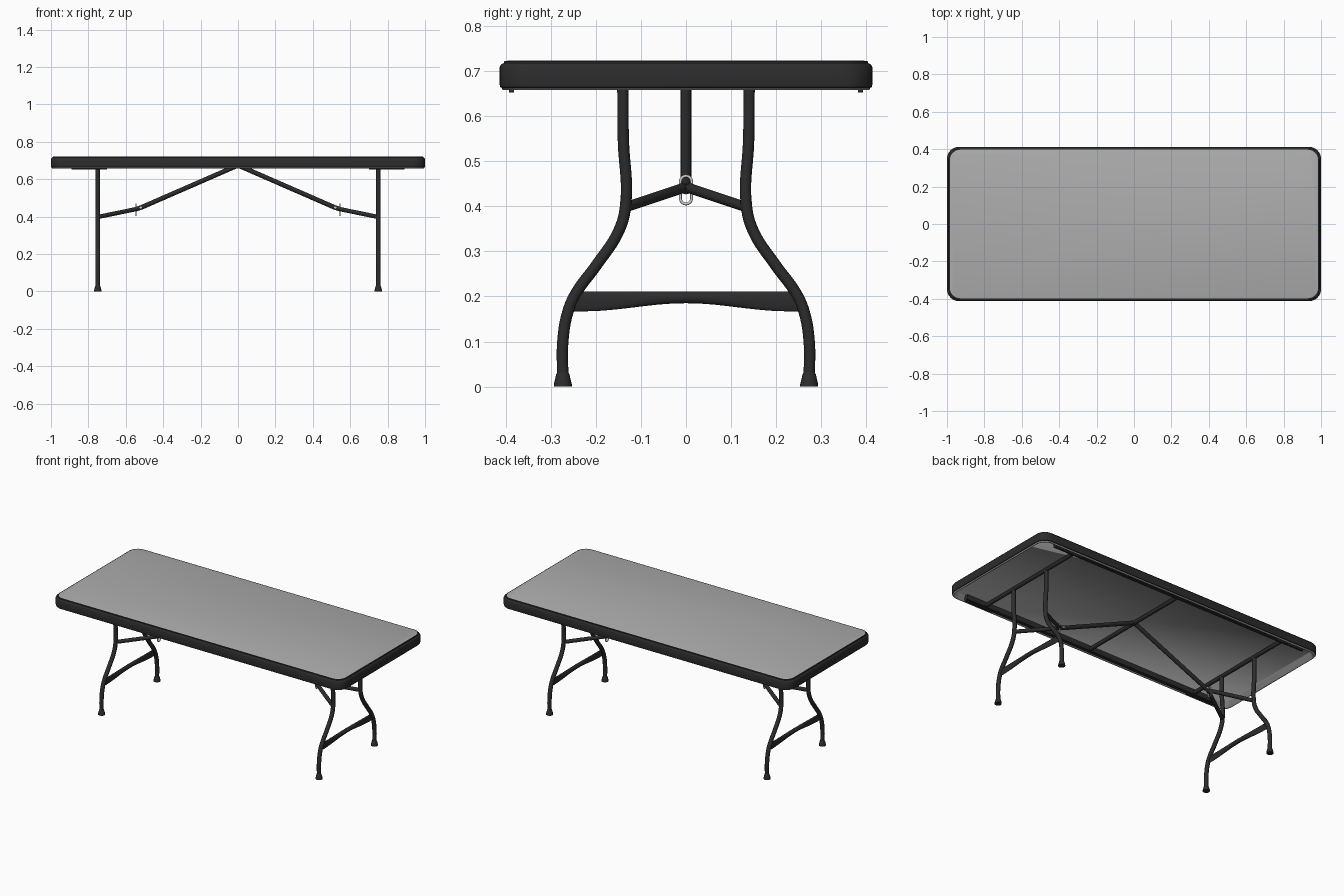
import bpy, bmesh, math
from mathutils import Vector

if "Cube" in bpy.data.objects:
    bpy.data.objects.remove(bpy.data.objects["Cube"])


def material(name, v):
    m = bpy.data.materials.new(name)
    m.diffuse_color = (v, v, v, 1)
    m.use_nodes = True
    m.node_tree.nodes["Principled BSDF"].inputs["Base Color"].default_value = m.diffuse_color
    return m


BLACK = material("black_paint", 0.025)
GREY = material("grey_plastic", 0.42)
METAL = material("bare_metal", 0.6)


def add_object(name, bm, mat, angle=None):
    bmesh.ops.recalc_face_normals(bm, faces=bm.faces)
    me = bpy.data.meshes.new(name)
    bm.to_mesh(me)
    bm.free()
    me.materials.append(mat)
    ob = bpy.data.objects.new(name, me)
    bpy.context.collection.objects.link(ob)
    if angle:
        bpy.ops.object.select_all(action='DESELECT')
        ob.select_set(True)
        bpy.context.view_layer.objects.active = ob
        bpy.ops.object.shade_smooth_by_angle(angle=math.radians(angle))
    return ob


def rounded_rings(name, rings, mat, angle, cap, up=True):
    """Stack rounded-rectangle rings given as (inset, z), optionally capped."""
    bm = bmesh.new()
    loops = []
    for inset, z in rings:
        hx, hy, r = 1 - inset, 0.413 - inset, 0.065 - inset * 0.7
        loop = []
        for k, (sx, sy) in enumerate(((1, 1), (-1, 1), (-1, -1), (1, -1))):
            for i in range(9):
                a = math.radians(90 * k + i * 90 / 8)
                loop.append(bm.verts.new((sx * (hx - r) + r * math.cos(a),
                                          sy * (hy - r) + r * math.sin(a), z)))
        loops.append(loop)
    n = len(loops[0])
    for a, b in zip(loops, loops[1:]):
        for i in range(n):
            j = (i + 1) % n
            bm.faces.new((a[i], a[j], b[j], b[i]))
    if cap:
        bm.faces.new(loops[-1])
    ob = add_object(name, bm, mat, angle)
    # open shells: make sure the cap looks the right way
    if cap and (ob.data.polygons[-1].normal.z > 0) != up:
        ob.data.flip_normals()
    return ob


def tube(name, pts, radius, mat=BLACK, smooth_path=False, cyclic=False):
    cu = bpy.data.curves.new(name, 'CURVE')
    cu.dimensions = '3D'
    cu.bevel_depth, cu.bevel_resolution = radius, 4
    cu.use_fill_caps = True
    cu.resolution_u = 6
    if smooth_path:
        sp = cu.splines.new('BEZIER')
        sp.bezier_points.add(len(pts) - 1)
        for b, p in zip(sp.bezier_points, pts):
            b.co = p
            b.handle_left_type = b.handle_right_type = 'AUTO'
    else:
        sp = cu.splines.new('POLY')
        sp.points.add(len(pts) - 1)
        for b, p in zip(sp.points, pts):
            b.co = (*p, 1)
    sp.use_cyclic_u = cyclic
    cu.materials.append(mat)
    ob = bpy.data.objects.new(name, cu)
    bpy.context.collection.objects.link(ob)
    bpy.ops.object.select_all(action='DESELECT')
    ob.select_set(True)
    bpy.context.view_layer.objects.active = ob
    bpy.ops.object.convert(target='MESH')
    bpy.ops.object.shade_smooth_by_angle(angle=math.radians(40))


def box(name, lo, hi, mat=BLACK):
    bm = bmesh.new()
    bmesh.ops.create_cube(bm, size=1)
    lo, hi = Vector(lo), Vector(hi)
    for v in bm.verts:
        v.co = Vector([(a + b) / 2 + c * (b - a) for a, b, c in zip(lo, hi, v.co)])
    add_object(name, bm, mat)


# Table top: black rim band, grey surface, hollow grey underside
rounded_rings("rim_band", [(0.006, 0.661), (0.001, 0.664), (0, 0.67), (0, 0.708), (0.003, 0.714),
                           (0.009, 0.717), (0.010, 0.721), (0.016, 0.722)], BLACK, 40, False)
rounded_rings("table_surface", [(0.015, 0.7215), (0.018, 0.7225)], GREY, 40, True)
rounded_rings("table_underside", [(0.005, 0.664), (0.006, 0.658), (0.014, 0.658),
                                  (0.024, 0.69)], GREY, 180, True, up=False)

# Side rails and cross bars under the top
for s in (-1, 1):
    y = 0.382 * s
    box("side_rail", (-0.89, y - 0.011, 0.659), (0.89, y + 0.011, 0.691))
    for e in (-1, 1):
        yl = 0.387 * s
        box("rail_lip", (e * 0.795 - 0.095, yl - 0.0055, 0.652),
            (e * 0.795 + 0.095, yl + 0.0055, 0.662))
for x in (-0.75, 0, 0.75):
    tube("cross_bar", [(x, -0.38, 0.672), (x, 0.38, 0.672)], 0.012)

LEG = [(0.14, 0.675), (0.139, 0.55), (0.134, 0.40), (0.149, 0.345), (0.198, 0.27),
       (0.245, 0.205), (0.262, 0.165), (0.273, 0.10), (0.273, 0.02)]

for e in (-1, 1):
    x = 0.75 * e
    for s in (-1, 1):
        # Bent leg tube, foot cap and upper arm
        tube("leg", [(x, s * y, z) for y, z in LEG], 0.0125, smooth_path=True)
        bm = bmesh.new()
        prof = [(0.0, 0.0), (0.020, 0.0), (0.020, 0.005), (0.0145, 0.028), (0.0125, 0.031), (0.0, 0.031)]
        vs = [bm.verts.new((x + r, s * 0.273, z)) for r, z in prof]
        es = [bm.edges.new(p) for p in zip(vs, vs[1:])]
        bmesh.ops.spin(bm, geom=vs + es, cent=(x, s * 0.273, 0), axis=(0, 0, 1),
                       angle=math.tau, steps=16)
        bmesh.ops.remove_doubles(bm, verts=bm.verts, dist=1e-4)
        add_object("foot_cap", bm, BLACK, 35)
        tube("upper_arm", [(x, s * 0.133, 0.398), (0.54 * e, s * 0.004, 0.441)], 0.0115)

    # Lower stretcher: arched plate, flattened toward its ends
    bm = bmesh.new()
    rings = []
    for i in range(17):
        t = i / 8 - 1
        f = 0.5 + 0.5 * math.cos(math.pi * min(1, abs(t) * 1.1))
        y, low, w = t * 0.25, 0.167 + 0.018 * f, 0.004 + 0.008 * f
        mid, h = (low + 0.211) / 2, (0.211 - low) / 2
        rings.append([bm.verts.new((x + w * math.cos(a), y, mid + h * math.sin(a)))
                      for a in [math.tau * k / 16 for k in range(16)]])
    for a, b in zip(rings, rings[1:]):
        for k in range(16):
            bm.faces.new((a[k], a[k - 1], b[k - 1], b[k]))
    bm.faces.new(rings[0])
    bm.faces.new(rings[-1])
    add_object("lower_stretcher", bm, BLACK, 50)

    # Folding brace up to the centre bar, locking ring and rivet
    tube("folding_brace", [(0.55 * e, 0, 0.438), (0.515 * e, 0, 0.450), (0.01 * e, 0, 0.67)], 0.0125)
    link = [(0.545 * e, 0.0125 * math.cos(a),
             0.436 + math.copysign(0.0185, math.sin(a)) + 0.0125 * math.sin(a))
            for a in [math.tau * (k + 0.5) / 24 for k in range(24)]]
    tube("locking_ring", link, 0.0032, METAL, cyclic=True)
    tube("rivet", [(0.52 * e, -0.015, 0.448), (0.52 * e, 0.015, 0.448)], 0.006, METAL)
